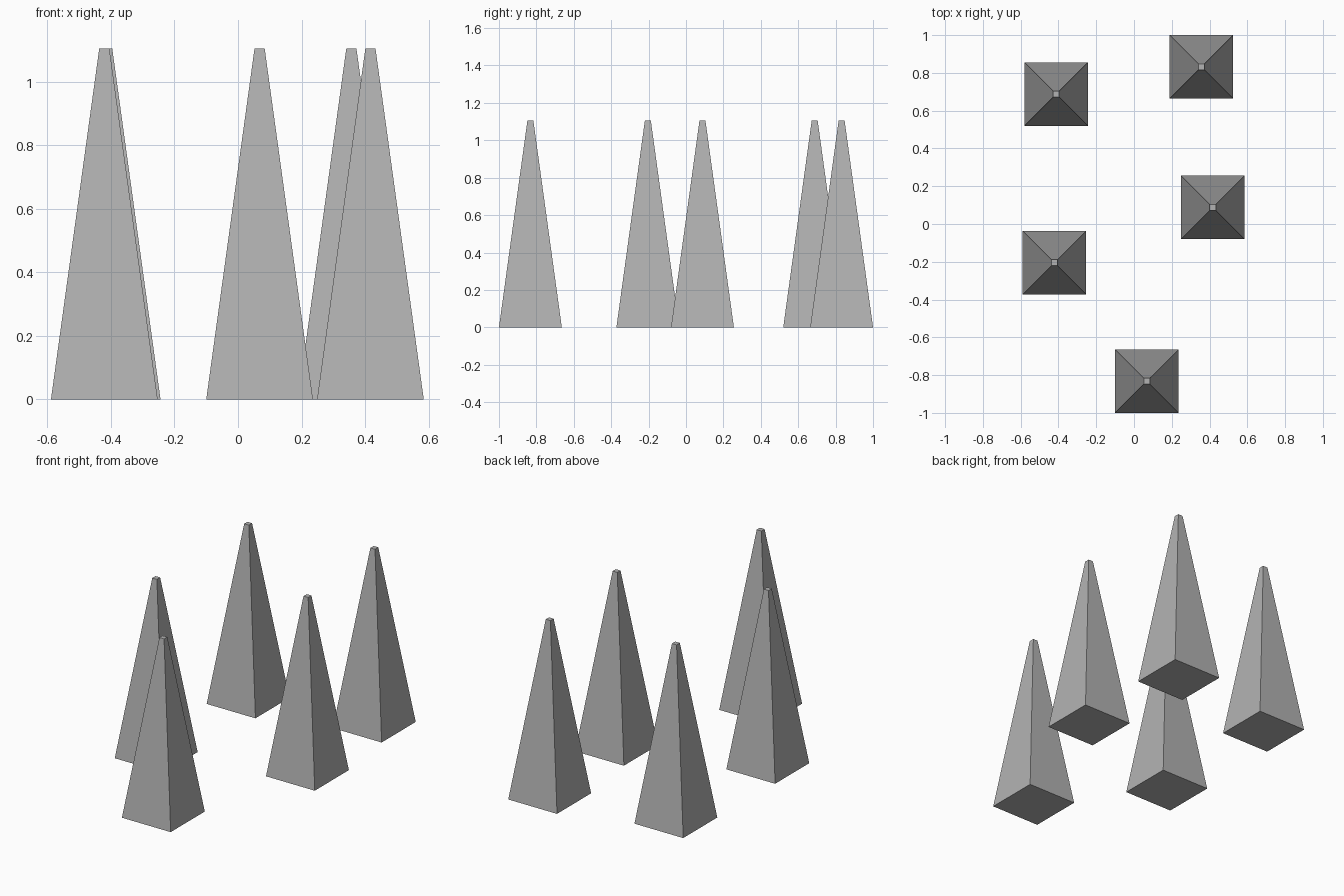
import bpy
import math

cube = bpy.data.objects.get("Cube")
if cube:
    bpy.data.objects.remove(cube, do_unlink=True)

HEIGHT = 1.105
BASE_HALF = 0.168
TIP_HALF = 0.016

# Single grey material
grey = bpy.data.materials.new("stone_grey")
grey.use_nodes = True
colour = (0.45, 0.45, 0.45, 1)
grey.diffuse_color = colour
grey.node_tree.nodes["Principled BSDF"].inputs["Base Color"].default_value = colour


def add_spike(name, x, y):
    """Tapered square spike with a small flat tip, standing on the ground."""
    bpy.ops.mesh.primitive_cone_add(
        vertices=4,
        radius1=BASE_HALF * math.sqrt(2),
        radius2=TIP_HALF * math.sqrt(2),
        depth=HEIGHT,
        location=(x, y, HEIGHT / 2),
        rotation=(0, 0, math.pi / 4),
    )
    spike = bpy.context.object
    bpy.ops.object.transform_apply(location=False, rotation=True, scale=False)
    spike.name = name
    spike.data.materials.append(grey)


# Five identical scattered spikes
spikes = {
    "front_spike": (0.068, -0.832),
    "middle_right_spike": (-0.421, -0.204),
    "middle_left_spike": (0.417, 0.088),
    "back_right_spike": (-0.412, 0.688),
    "back_left_spike": (0.357, 0.832),
}
for name, (x, y) in spikes.items():
    add_spike(name, x, y)
